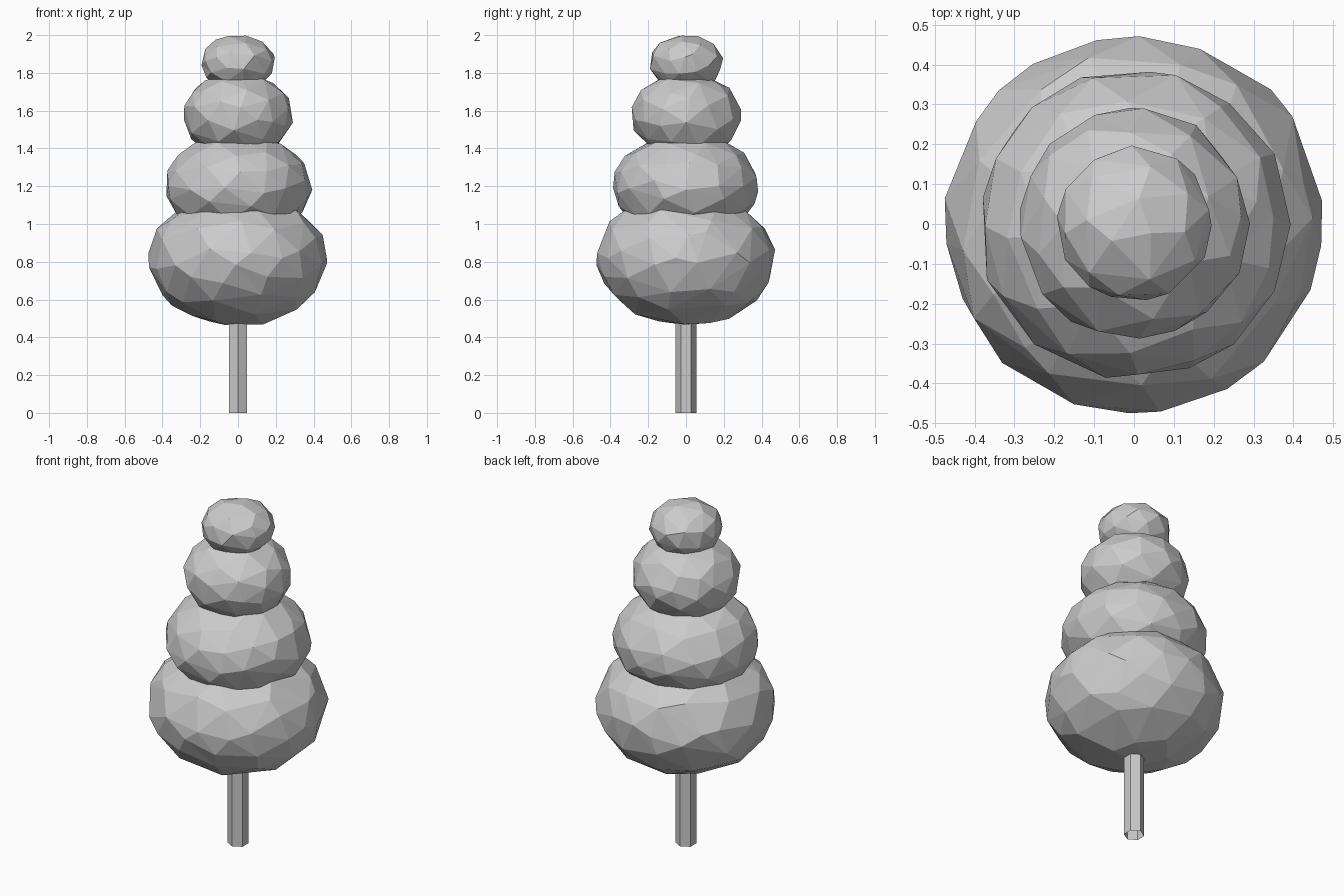
import bpy, bmesh, random
from mathutils import Matrix

if "Cube" in bpy.data.objects:
    bpy.data.objects.remove(bpy.data.objects["Cube"])

random.seed(4)


def finish(name, bm):
    mesh = bpy.data.meshes.new(name)
    bm.to_mesh(mesh)
    bm.free()
    obj = bpy.data.objects.new(name, mesh)
    bpy.context.collection.objects.link(obj)
    return obj


def foliage(name, z, radius, up, down, ratio, turn):
    """Faceted, slightly irregular flattened ball centred at height z."""
    bm = bmesh.new()
    bmesh.ops.create_icosphere(bm, subdivisions=3, radius=1,
                               matrix=Matrix.Rotation(turn, 4, 'Z'))
    for v in bm.verts:
        v.co *= random.uniform(0.985, 1.01)
        v.co.x *= radius
        v.co.y *= radius
        v.co.z = z + v.co.z * (up if v.co.z > 0 else down)
    obj = finish(name, bm)
    mod = obj.modifiers.new("facets", 'DECIMATE')
    mod.ratio = ratio
    return obj


# Trunk: open hexagonal tube
bm = bmesh.new()
bmesh.ops.create_cone(bm, cap_ends=False, segments=6, radius1=0.055,
                      radius2=0.055, depth=0.56,
                      matrix=Matrix.Translation((0, 0, 0.28)))
finish("trunk", bm)

# Four foliage tiers: height, radius, half height up / down, detail, turn
tiers = [
    ("foliage_bottom", 0.82, 0.475, 0.35, 0.36, 0.50, 0.2),
    ("foliage_lower", 1.20, 0.388, 0.28, 0.28, 0.45, 0.9),
    ("foliage_upper", 1.58, 0.289, 0.22, 0.24, 0.35, 1.7),
    ("foliage_top", 1.86, 0.194, 0.14, 0.16, 0.27, 2.5),
]
for tier in tiers:
    foliage(*tier)
